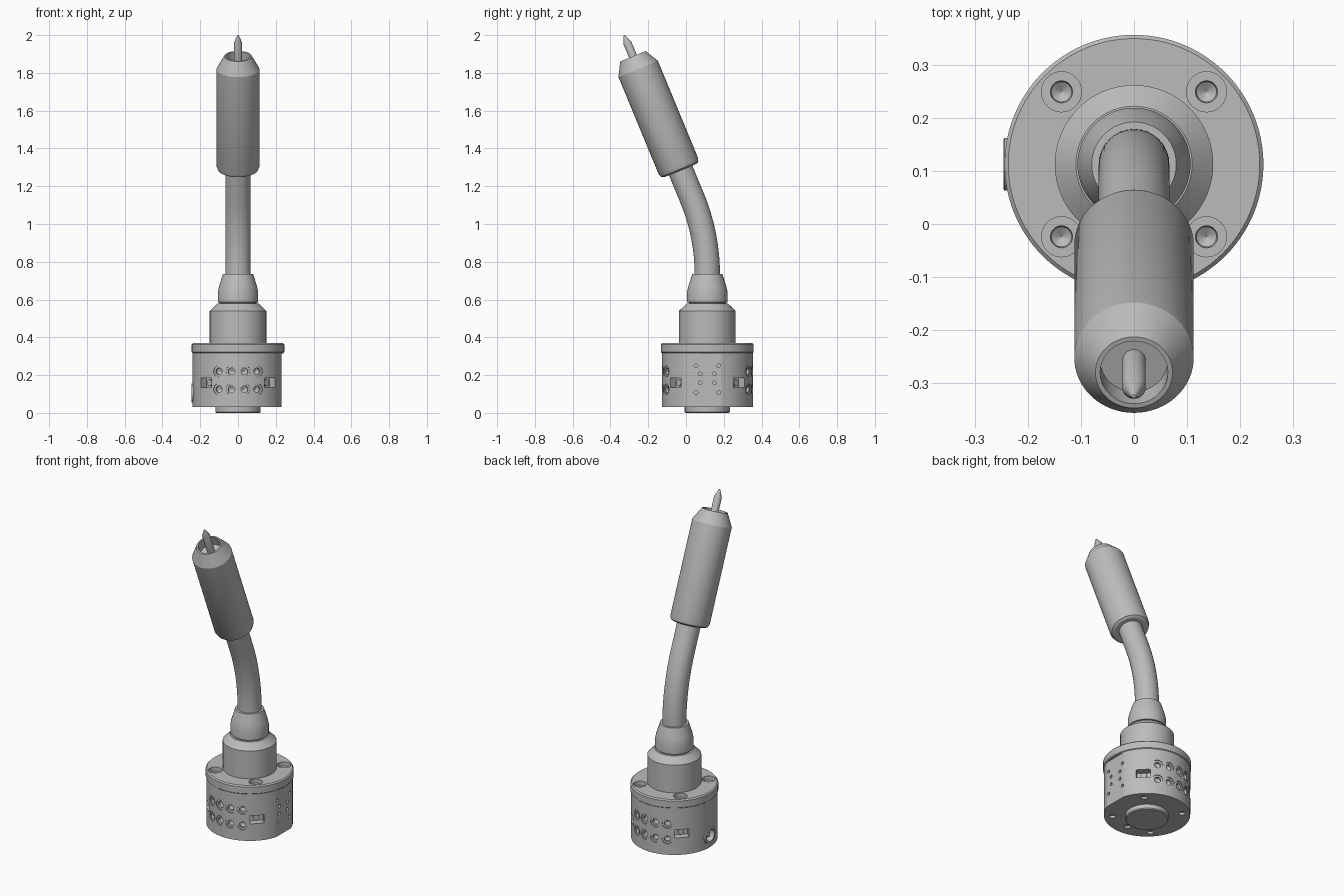
import bpy, bmesh
from math import sin, cos, pi, radians
from mathutils import Vector, Matrix

cube = bpy.data.objects.get("Cube")
if cube:
    bpy.data.objects.remove(cube)

AXIS_Y = 0.113
BODY_R = 0.241
UP = Vector((0, 0, 1))
BASE = Vector((0, AXIS_Y, 0))

grey = bpy.data.materials.new("machined grey")
grey.use_nodes = True
grey.diffuse_color = (0.5, 0.5, 0.5, 1)
grey.node_tree.nodes["Principled BSDF"].inputs["Base Color"].default_value = (0.5, 0.5, 0.5, 1)


def lathe(bm, profile, origin=BASE, axis=UP, steps=64):
    """Spin (radius, height) points around an axis into the given bmesh."""
    part = bmesh.new()
    verts = [part.verts.new((r, 0, h)) for r, h in profile]
    edges = [part.edges.new(pair) for pair in zip(verts, verts[1:])]
    bmesh.ops.spin(part, geom=verts + edges, cent=(0, 0, 0), axis=UP,
                   angle=2 * pi, steps=steps, use_duplicate=False)
    bmesh.ops.remove_doubles(part, verts=part.verts, dist=1e-5)
    bmesh.ops.recalc_face_normals(part, faces=part.faces)
    turn = UP.rotation_difference(Vector(axis)).to_matrix().to_4x4()
    part.transform(Matrix.Translation(origin) @ turn)
    temp = bpy.data.meshes.new("temp")
    part.to_mesh(temp)
    part.free()
    bm.from_mesh(temp)
    bpy.data.meshes.remove(temp)


def box(bm, centre, size, angle=0):
    place = (Matrix.Translation(centre) @ Matrix.Rotation(angle, 4, "Z")
             @ Matrix.Diagonal((*size, 1)))
    bmesh.ops.create_cube(bm, size=1, matrix=place)


def to_object(name, bm):
    mesh = bpy.data.meshes.new(name)
    bm.to_mesh(mesh)
    bm.free()
    obj = bpy.data.objects.new(name, mesh)
    bpy.context.collection.objects.link(obj)
    mesh.materials.append(grey)
    return obj


def activate(obj):
    bpy.ops.object.select_all(action="DESELECT")
    obj.select_set(True)
    bpy.context.view_layer.objects.active = obj


def smooth(obj):
    activate(obj)
    bpy.ops.object.shade_smooth_by_angle(angle=radians(25))


def turned(name, profile, origin=BASE, axis=UP, steps=64):
    bm = bmesh.new()
    lathe(bm, profile, origin, axis, steps)
    obj = to_object(name, bm)
    smooth(obj)
    return obj


def cut(obj, bm):
    cutter = to_object("cutter", bm)
    cutter.hide_render = True
    mod = obj.modifiers.new("cut", "BOOLEAN")
    mod.operation = "DIFFERENCE"
    mod.solver = "EXACT"
    mod.object = cutter
    activate(obj)
    bpy.ops.object.modifier_apply(modifier=mod.name)
    bpy.data.objects.remove(cutter)


def radial(angle):
    return Vector((cos(angle), sin(angle), 0))


# Drum body with its slightly wider cap
body = turned("drum_body", [(0, 0.03), (BODY_R, 0.03), (BODY_R, 0.318), (0.245, 0.322),
                            (0.245, 0.363), (0.238, 0.37), (0, 0.37)], steps=96)

# Flat facet on one side
flat = bmesh.new()
box(flat, (0.28, AXIS_Y, 0.155), (0.1, 0.4, 0.32))
cut(body, flat)

# Holes and windows in the drum
holes = bmesh.new()
for i in range(4):
    out = radial(pi / 4 + i * pi / 2)
    spot = BASE + out * 0.194
    # Countersunk screw seats on top, plain holes underneath
    lathe(holes, [(0, 0.4), (0.038, 0.4), (0.038, 0.345), (0.021, 0.345),
                  (0.019, 0.335), (0, 0.322)], spot, steps=32)
    lathe(holes, [(0, 0), (0.018, 0), (0.018, 0.045), (0, 0.045)], spot, steps=24)
    # Rectangular side windows
    box(holes, BASE + out * 0.24 + UP * 0.16, (0.09, 0.08, 0.05), pi / 4 + i * pi / 2)
lathe(holes, [(0, 0), (0.018, 0), (0.018, 0.045), (0, 0.045)],
      BASE + Vector((0, -0.17, 0)), steps=24)

# Two rows of counterbored ports on the front and the back
for facing in (-pi / 2, pi / 2):
    for k in (-1.5, -0.5, 0.5, 1.5):
        out = radial(facing + radians(17) * k)
        for z in (0.125, 0.22):
            lathe(holes, [(0, -0.03), (0.029, -0.03), (0.029, 0.006), (0.018, 0.006),
                          (0.018, 0.02), (0, 0.03)],
                  BASE + out * BODY_R + UP * z, -out, 24)

# Small pin holes on the flat facet
for dy, z in ((0.06, 0.25), (0.038, 0.207), (0.038, 0.16), (0.06, 0.107)):
    for side in (-1, 1):
        lathe(holes, [(0, -0.02), (0.01, -0.02), (0.01, 0.02), (0, 0.02)],
              Vector((0.23, AXIS_Y + side * dy, z)), (-1, 0, 0), 16)

# Bore for the side socket
SOCKET = Vector((-BODY_R, AXIS_Y, 0.105))
lathe(holes, [(0, -0.03), (0.036, -0.03), (0.036, 0.03), (0, 0.03)], SOCKET, (1, 0, 0), 32)
cut(body, holes)
smooth(body)

# Buttons inside the windows
for i in range(4):
    out = radial(pi / 4 + i * pi / 2)
    turned("window_button_%d" % (i + 1), [(0, -0.01), (0.017, -0.01), (0.017, 0.02), (0, 0.02)],
           BASE + out * 0.195 + UP * 0.16, out, 24)

# Side socket ring and its centre pin
turned("socket_ring", [(0.036, -0.02), (0.05, -0.02), (0.05, 0.004), (0.047, 0.006),
                       (0.036, 0.006), (0.036, -0.02)], SOCKET, (-1, 0, 0), 32)
turned("socket_pin", [(0, -0.04), (0.014, -0.04), (0.014, -0.008), (0, 0)],
       SOCKET, (-1, 0, 0), 24)

# Foot, collar and strain relief boot
turned("foot_disc", [(0, 0), (0.115, 0), (0.12, 0.005), (0.12, 0.035), (0, 0.035)])
turned("collar", [(0, 0.36), (0.15, 0.36), (0.15, 0.54), (0.11, 0.578), (0, 0.578)])
turned("boot", [(0, 0.57), (0.098, 0.57), (0.098, 0.584), (0.107, 0.586), (0.107, 0.64),
                (0.1, 0.672), (0.08, 0.735), (0, 0.735)])

# Bent neck: an arc followed by a straight run into the nozzle
BEND = radians(22.5)
ARC = 1.067
LEAN = Vector((0, -sin(BEND), cos(BEND)))
path = [Vector((0, AXIS_Y, 0.7))]
for i in range(21):
    a = BEND * i / 20
    path.append(Vector((0, AXIS_Y - ARC * (1 - cos(a)), 0.73 + ARC * sin(a))))
path.append(path[-1] + LEAN * 0.22)
curve = bpy.data.curves.new("neck_path", "CURVE")
curve.dimensions = "3D"
curve.bevel_depth = 0.067
curve.bevel_resolution = 14
curve.use_fill_caps = True
spline = curve.splines.new("POLY")
spline.points.add(len(path) - 1)
for point, co in zip(spline.points, path):
    point.co = (*co, 1)
neck = bpy.data.objects.new("bent_neck", curve)
bpy.context.collection.objects.link(neck)
curve.materials.append(grey)
activate(neck)
bpy.ops.object.convert(target="MESH")
smooth(bpy.context.view_layer.objects.active)

# Nozzle sleeve with an open end, and the pointed electrode inside it
END = Vector((0, -0.281, 1.888))
turned("nozzle", [(0, -0.655), (0.092, -0.655), (0.106, -0.648), (0.113, -0.63),
                  (0.113, -0.073), (0.073, 0), (0.064, 0), (0.064, -0.06), (0, -0.06)],
       END, LEAN)
turned("electrode", [(0, -0.07), (0.022, -0.07), (0.022, 0.077), (0.004, 0.119), (0, 0.121)],
       END, LEAN, 32)
